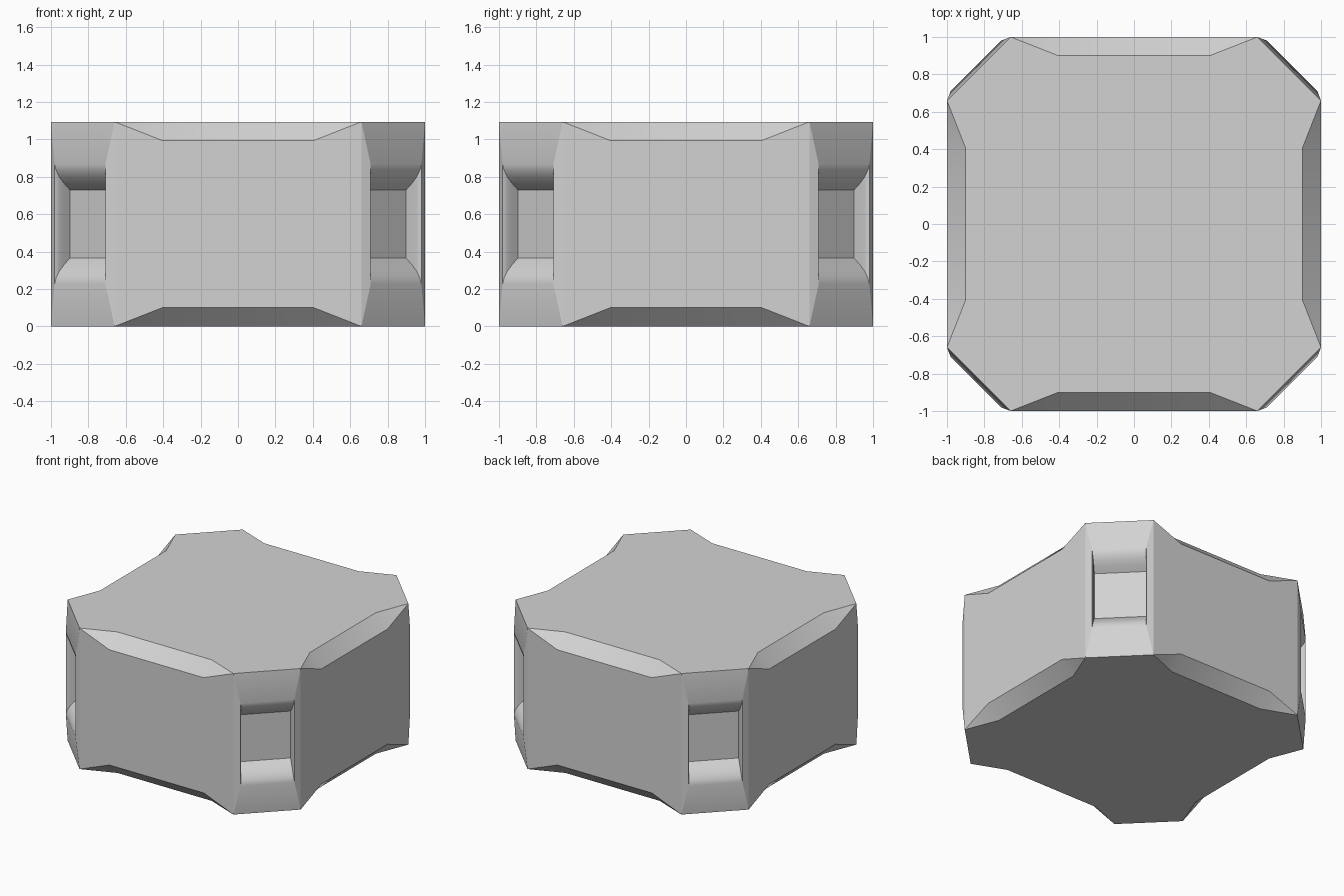
import bpy
import bmesh
from math import sqrt, radians
from mathutils import Matrix, Vector

cube = bpy.data.objects.get("Cube")
if cube:
    bpy.data.objects.remove(cube, do_unlink=True)

HEIGHT = 1.094
CORNER = 0.66      # where each side meets its diagonal corner
FLAT = 0.405       # half length of the full-width edge bevel
BEVEL = 0.1

grey = bpy.data.materials.new("plain grey")
grey.use_nodes = True
colour = (0.65, 0.65, 0.65, 1)
grey.diffuse_color = colour
grey.node_tree.nodes["Principled BSDF"].inputs["Base Color"].default_value = colour

bm = bmesh.new()


def face(points, turn):
    return bm.faces.new([bm.verts.new(turn @ Vector(p)) for p in points])


def side(turn):
    """Flat wall with tapered bevels along its top and bottom edges."""
    wall = []
    for base, up in ((0, 1), (HEIGHT, -1)):
        inner = base + up * BEVEL
        ends = [(-CORNER, -1, base), (-FLAT, -1, inner), (FLAT, -1, inner), (CORNER, -1, base)]
        caps = [(-FLAT, BEVEL - 1, base), (FLAT, BEVEL - 1, base)]
        face([ends[1], ends[2], caps[1], caps[0]], turn)
        face([ends[0], ends[1], caps[0]], turn)
        face([ends[2], ends[3], caps[1]], turn)
        wall += ends if up > 0 else ends[::-1]
    face(wall, turn)


def corner(turn):
    """Bulged diagonal corner with a rounded grip recess."""
    def ring(half, out, low):
        d, t = out / sqrt(2), half / sqrt(2)
        return [(d + s * t, -d + s * t, z) for s, z in
                ((-1, low), (1, low), (1, HEIGHT - low), (-1, HEIGHT - low))]

    rim, depth, floor_low = 1.195, 0.108, 0.365
    rings = [ring((1 - CORNER) / sqrt(2), (1 + CORNER) / sqrt(2), 0)]
    # Recess lip from rim to floor: depth share, drop share, side widening
    for share, drop, widen in ((0, 1.28, 0.008), (0.08, 0.96, 0.004), (0.3, 0.62, 0.001),
                               (0.6, 0.32, 0), (1, 0, 0)):
        rings.append(ring(0.184 + widen, rim - depth * share, floor_low - depth * drop))
    for a, b in zip(rings, rings[1:]):
        for i in range(4):
            j = (i + 1) % 4
            face([a[i], a[j], b[j], b[i]], turn)
    face(rings[-1], turn)


turns = [Matrix.Rotation(radians(90 * k), 4, "Z") for k in range(4)]
for turn in turns:
    side(turn)
    corner(turn)

# Top and bottom caps
quarter = [(-CORNER, -1), (-FLAT, BEVEL - 1), (FLAT, BEVEL - 1), (CORNER, -1)]
for z in (0, HEIGHT):
    face([t @ Vector((x, y, z)) for t in turns for x, y in quarter], Matrix())

bmesh.ops.remove_doubles(bm, verts=bm.verts, dist=0.0005)
bmesh.ops.recalc_face_normals(bm, faces=bm.faces)
mesh = bpy.data.meshes.new("block_body")
bm.to_mesh(mesh)
bm.free()
mesh.materials.append(grey)

body = bpy.data.objects.new("block_body", mesh)
bpy.context.collection.objects.link(body)
for o in bpy.context.selected_objects:
    o.select_set(False)
body.select_set(True)
bpy.context.view_layer.objects.active = body
bpy.ops.object.shade_smooth_by_angle(angle=radians(21))
